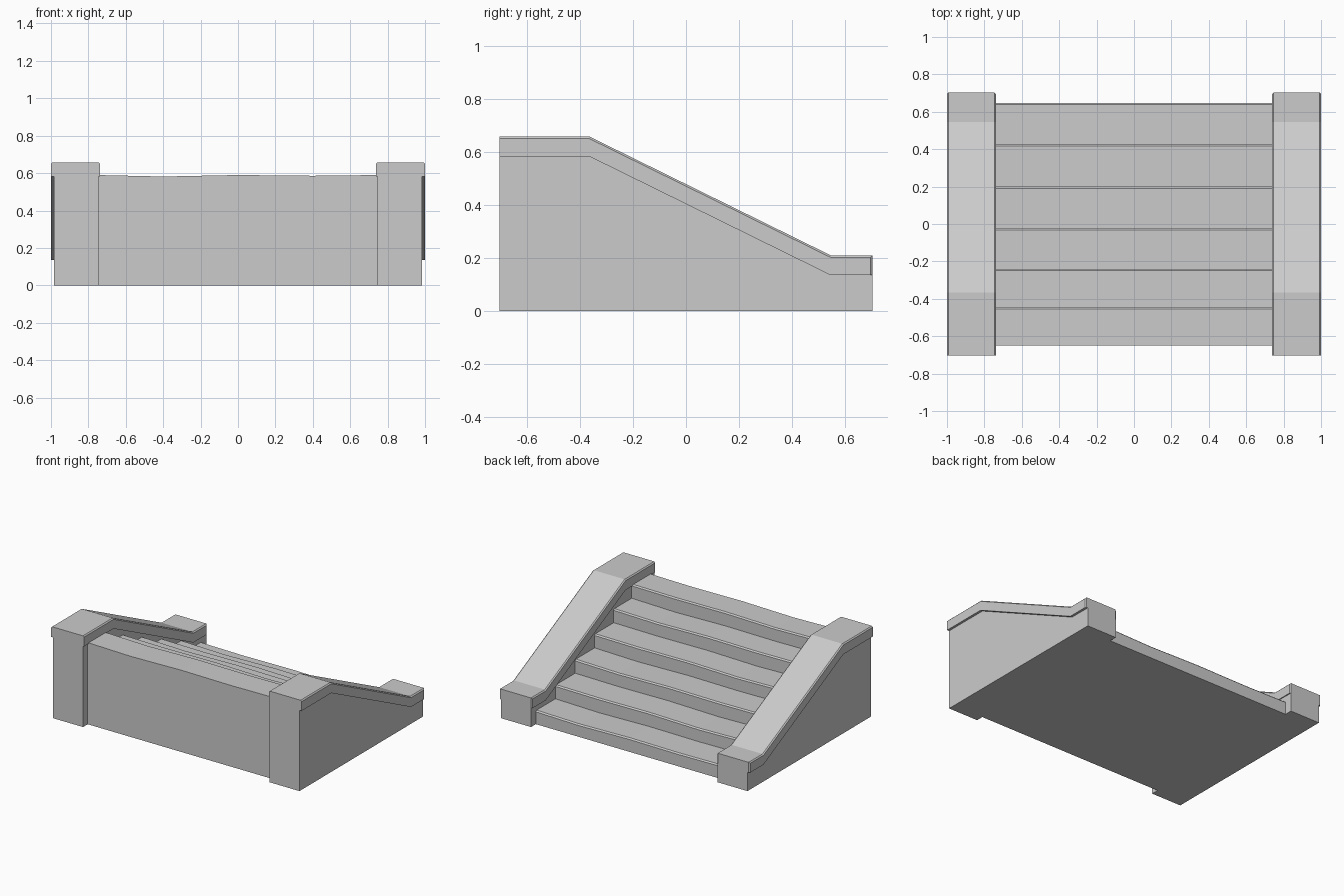
import bpy, bmesh

cube = bpy.data.objects.get("Cube")
if cube:
    bpy.data.objects.remove(cube, do_unlink=True)

stone = bpy.data.materials.new("grey stone")
stone.use_nodes = True
GREY = (0.6, 0.6, 0.6, 1)
stone.diffuse_color = GREY
stone.node_tree.nodes["Principled BSDF"].inputs["Base Color"].default_value = GREY


def loft(name, sections):
    """Join matching closed loops of points into a capped solid."""
    bm = bmesh.new()
    rings = [[bm.verts.new(p) for p in ring] for ring in sections]
    for a, b in zip(rings, rings[1:]):
        for i in range(len(a)):
            j = (i + 1) % len(a)
            bm.faces.new((a[i], a[j], b[j], b[i]))
    bm.faces.new(rings[0][::-1])
    bm.faces.new(rings[-1])
    bmesh.ops.recalc_face_normals(bm, faces=bm.faces)
    mesh = bpy.data.meshes.new(name)
    bm.to_mesh(mesh)
    bm.free()
    mesh.materials.append(stone)
    obj = bpy.data.objects.new(name, mesh)
    bpy.context.collection.objects.link(obj)
    return obj


# Flight of steps, with chamfered nosings and slightly worn treads
RISE, BACK, CHAMFER = 0.0983, -0.65, 0.009
fronts = [0.648, 0.425, 0.2, -0.022, -0.24, -0.445]
columns = [-0.76, -0.4, 0, 0.4, 0.76]
wear = [0, 0.008, 0, 0.004, 0]


def step_section(column):
    x = columns[column]
    points = [(x, BACK, 0), (x, fronts[0], 0)]
    for i, y in enumerate(fronts):
        top = (i + 1) * RISE - wear[(column + 2 * (i + 1)) % 4 if 0 < column < 4 else 0]
        inner = fronts[i + 1] if i < 5 else BACK
        points += [(x, y, top - CHAMFER), (x, y - CHAMFER, top), (x, inner, top)]
    return points


loft("steps", [step_section(c) for c in range(len(columns))])

# Side walls and copings, sharing one sloping outline
END, SLOPE_TOP, SLOPE_END = 0.703, -0.365, 0.545
HIGH, LOW, COPING = 0.658, 0.21, 0.075


def slope_line(drop, end=END):
    return [(-END, HIGH - drop), (SLOPE_TOP, HIGH - drop),
            (SLOPE_END, LOW - drop), (end, LOW - drop)]


def ring(x, outline):
    return [(x, y, z) for y, z in outline]


C = 0.008
wall = slope_line(COPING) + [(END, 0), (-END, 0)]
underside = slope_line(COPING)[::-1]
full = slope_line(0) + underside
small = slope_line(C, END - C) + [(END - C, LOW - COPING)] + underside[1:]

for side, sign in (("left", 1), ("right", -1)):
    loft(side + "_wall", [ring(sign * x, wall) for x in (0.745, 0.983)])
    # Coping edges are chamfered on the inner and outer sides
    loft(side + "_coping", [ring(sign * 0.738, small), ring(sign * (0.738 + C), full),
                            ring(sign * (1 - C), full), ring(sign * 1.0, small)])
